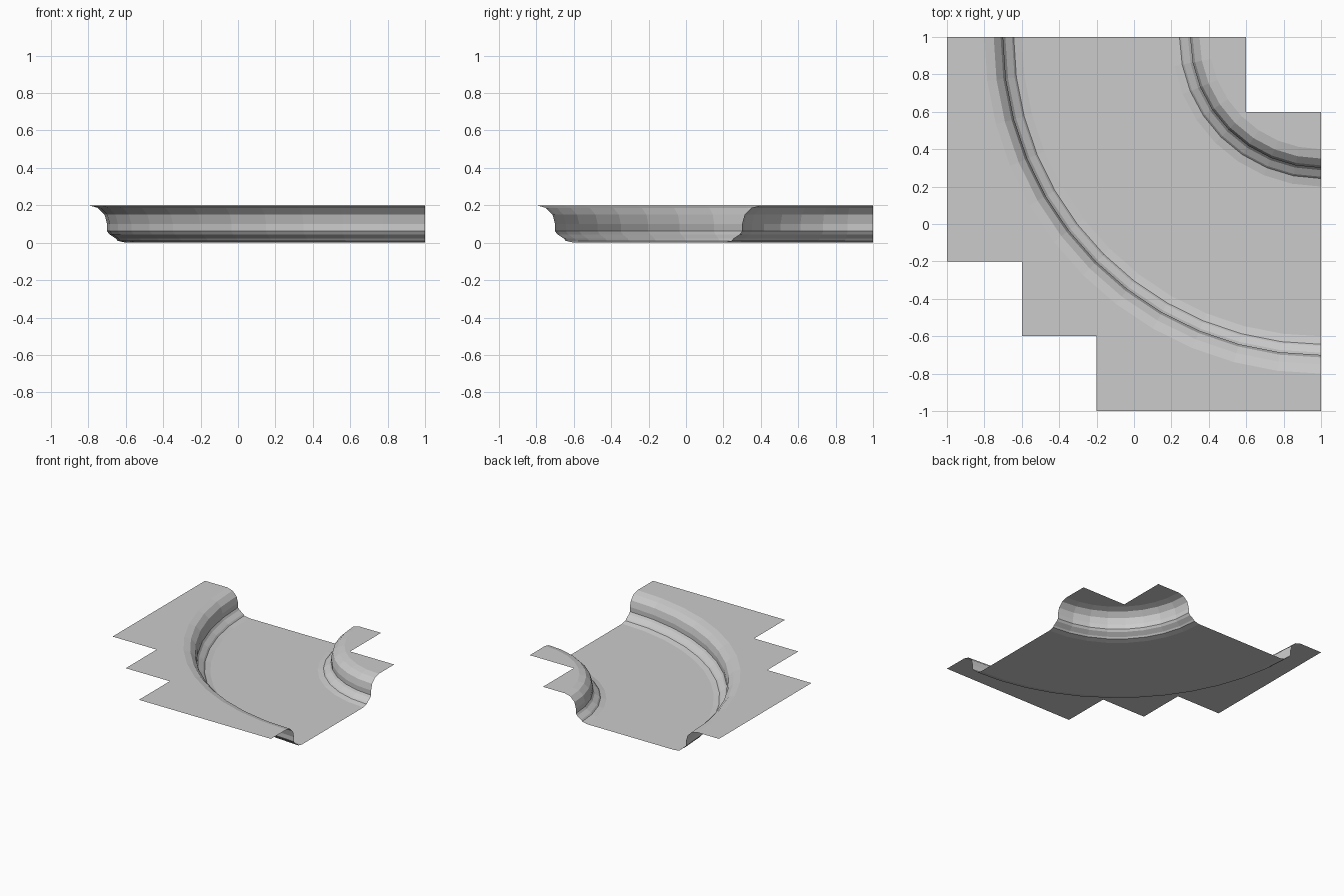
import bpy, bmesh
from math import sin, cos, pi, radians

cube = bpy.data.objects.get("Cube")
if cube:
    bpy.data.objects.remove(cube, do_unlink=True)

grey = bpy.data.materials.new("plain_grey")
grey.use_nodes = True
tone = (0.6, 0.6, 0.6, 1)
grey.diffuse_color = tone
grey.node_tree.nodes["Principled BSDF"].inputs["Base Color"].default_value = tone

INNER_STEPS, OUTER_STEPS = 8, 12
RIM, BED = 0.2, 0.0


def arc(r, z, steps):
    """Quarter arc around the bend's centre at the back left corner."""
    return [(1 - r * cos(i * pi / 2 / steps), 1 - r * sin(i * pi / 2 / steps), z)
            for i in range(steps + 1)]


def finish(name, bm):
    mesh = bpy.data.meshes.new(name)
    bm.to_mesh(mesh)
    bm.free()
    mesh.materials.append(grey)
    obj = bpy.data.objects.new(name, mesh)
    bpy.context.collection.objects.link(obj)


def flat_sheet(name, points):
    bm = bmesh.new()
    face = bm.faces.new([bm.verts.new(p) for p in points])
    face.normal_update()
    if face.normal.z < 0:
        face.normal_flip()
    finish(name, bm)


def swept_bank(name, profile, steps):
    """Sweep a radius/height profile, given from small to large radius."""
    bm = bmesh.new()
    rows = [[bm.verts.new(p) for p in arc(r, z, steps)] for r, z in profile]
    for a, b in zip(rows, rows[1:]):
        for i in range(steps):
            bm.faces.new((a[i], b[i], b[i + 1], a[i + 1]))
    finish(name, bm)


# Bank section: gentle toe, two small ledges, upright wall, rounded shoulder
section = [(1.6, BED), (1.643, 0.01), (1.653, 0.022), (1.688, 0.045),
           (1.70, 0.062)]
section += [(1.8 - 0.1 * cos(radians(a)), 0.1 + 0.1 * sin(radians(a)))
            for a in (0, 30, 60, 90)]
swept_bank("outer_bank", section, OUTER_STEPS)
swept_bank("inner_bank", [(2.4 - r, z) for r, z in reversed(section)], INNER_STEPS)

# Channel floor between the banks
flat_sheet("channel_floor",
           arc(1.6, BED, OUTER_STEPS) + arc(0.8, BED, INNER_STEPS)[::-1])

# Raised ground with stepped outlines
outer_outline = [(1, -1), (-0.2, -1), (-0.2, -0.6), (-0.6, -0.6),
                 (-0.6, -0.2), (-1, -0.2), (-1, 1)]
inner_outline = [(1, 0.6), (0.6, 0.6), (0.6, 1)]
flat_sheet("outer_ground", arc(1.8, RIM, OUTER_STEPS)
           + [(x, y, RIM) for x, y in outer_outline])
flat_sheet("inner_ground", arc(0.6, RIM, INNER_STEPS)
           + [(x, y, RIM) for x, y in inner_outline])
